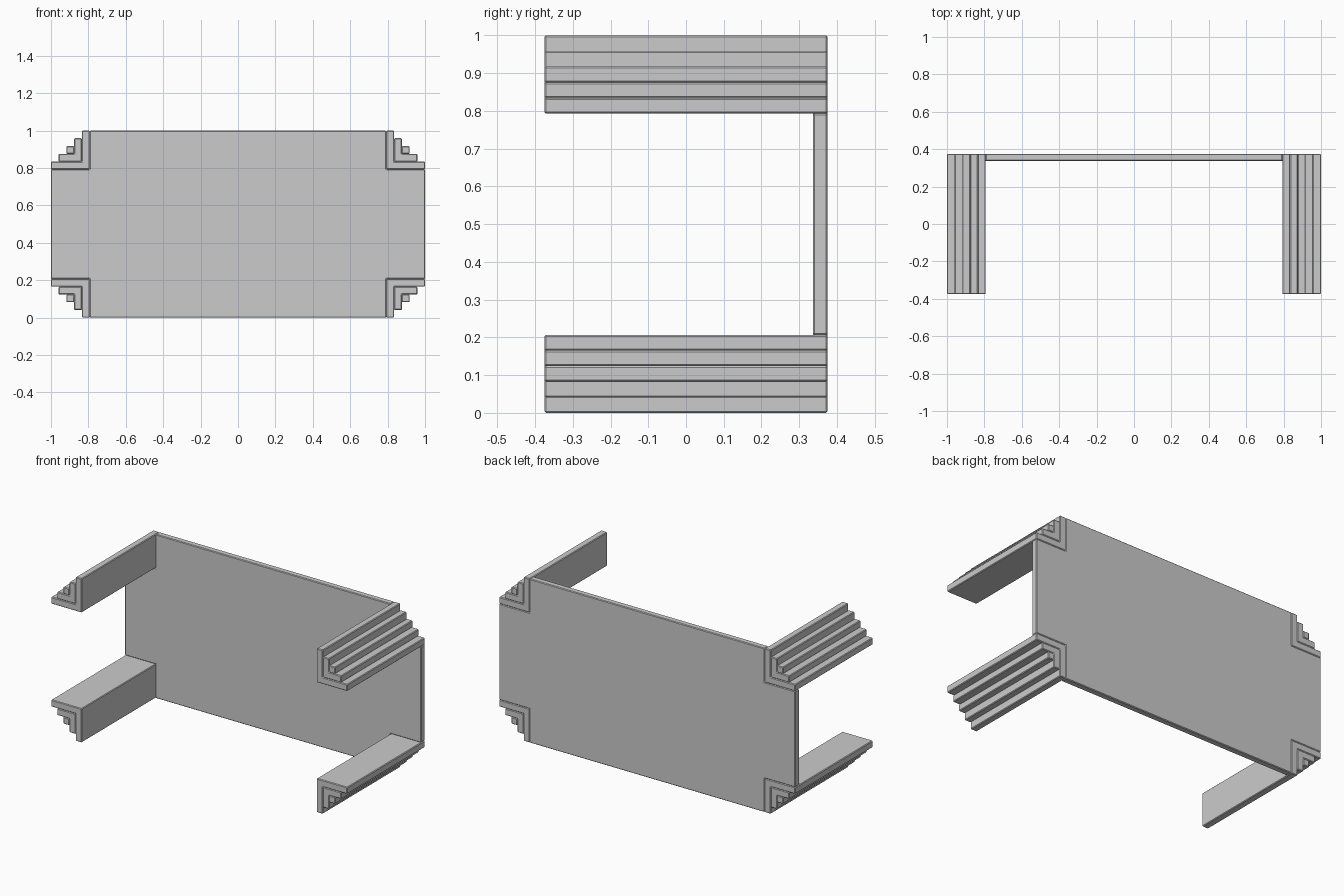
import bpy
import bmesh

cube = bpy.data.objects.get("Cube")
if cube:
    bpy.data.objects.remove(cube, do_unlink=True)

grey = bpy.data.materials.new("plain_grey")
grey.use_nodes = True
grey.diffuse_color = (0.6, 0.6, 0.6, 1)
grey.node_tree.nodes["Principled BSDF"].inputs["Base Color"].default_value = (0.6, 0.6, 0.6, 1)

HALF_X, MID_Z, HALF_Y = 1.0, 0.5, 0.375
THICK = 0.0415           # board thickness
NOTCH = 0.207            # corner notch of the top, filled by the legs


def extrude_profile(name, outline, y_front, y_back):
    """Extrude an (x, z) outline along y, with finely chamfered edges."""
    bm = bmesh.new()
    face = bm.faces.new([bm.verts.new((x, y_front, z)) for x, z in outline])
    result = bmesh.ops.extrude_face_region(bm, geom=[face])
    moved = [g for g in result["geom"] if isinstance(g, bmesh.types.BMVert)]
    bmesh.ops.translate(bm, verts=moved, vec=(0, y_back - y_front, 0))
    bmesh.ops.recalc_face_normals(bm, faces=bm.faces)
    mesh = bpy.data.meshes.new(name)
    bm.to_mesh(mesh)
    bm.free()
    mesh.materials.append(grey)
    obj = bpy.data.objects.new(name, mesh)
    bpy.context.collection.objects.link(obj)
    chamfer = obj.modifiers.new("chamfer", "BEVEL")
    chamfer.width = 0.004
    chamfer.segments = 1
    return obj


def angle_outline(start, length):
    """L-shaped section opening away from the centre."""
    a, b, c = start, start + THICK, start + length
    return [(a, a), (c, a), (c, b), (b, b), (b, c), (a, c)]


# Table top standing on edge, with a square notch at each corner
xi, zi = HALF_X - NOTCH, MID_Z - NOTCH
quarter = [(HALF_X, zi), (xi, zi), (xi, MID_Z)]
outline = quarter + [(-x, z) for x, z in reversed(quarter)]
outline += [(-x, -z) for x, z in outline]
extrude_profile("table_top", [(x, z + MID_Z) for x, z in outline], HALF_Y - 0.038, HALF_Y)

# Legs: two nested angle sections and a square core in every corner
sections = {
    "outer_angle": angle_outline(0, NOTCH),
    "inner_angle": angle_outline(THICK, 3 * THICK),
    "core": [(2 * THICK, 2 * THICK), (3 * THICK, 2 * THICK),
             (3 * THICK, 3 * THICK), (2 * THICK, 3 * THICK)],
}
for side, sx in (("left", 1), ("right", -1)):
    for level, sz in (("upper", 1), ("lower", -1)):
        for part, section in sections.items():
            points = [(sx * (xi + u), MID_Z + sz * (zi + v)) for u, v in section]
            extrude_profile(f"{level}_{side}_leg_{part}", points, -HALF_Y, HALF_Y)
